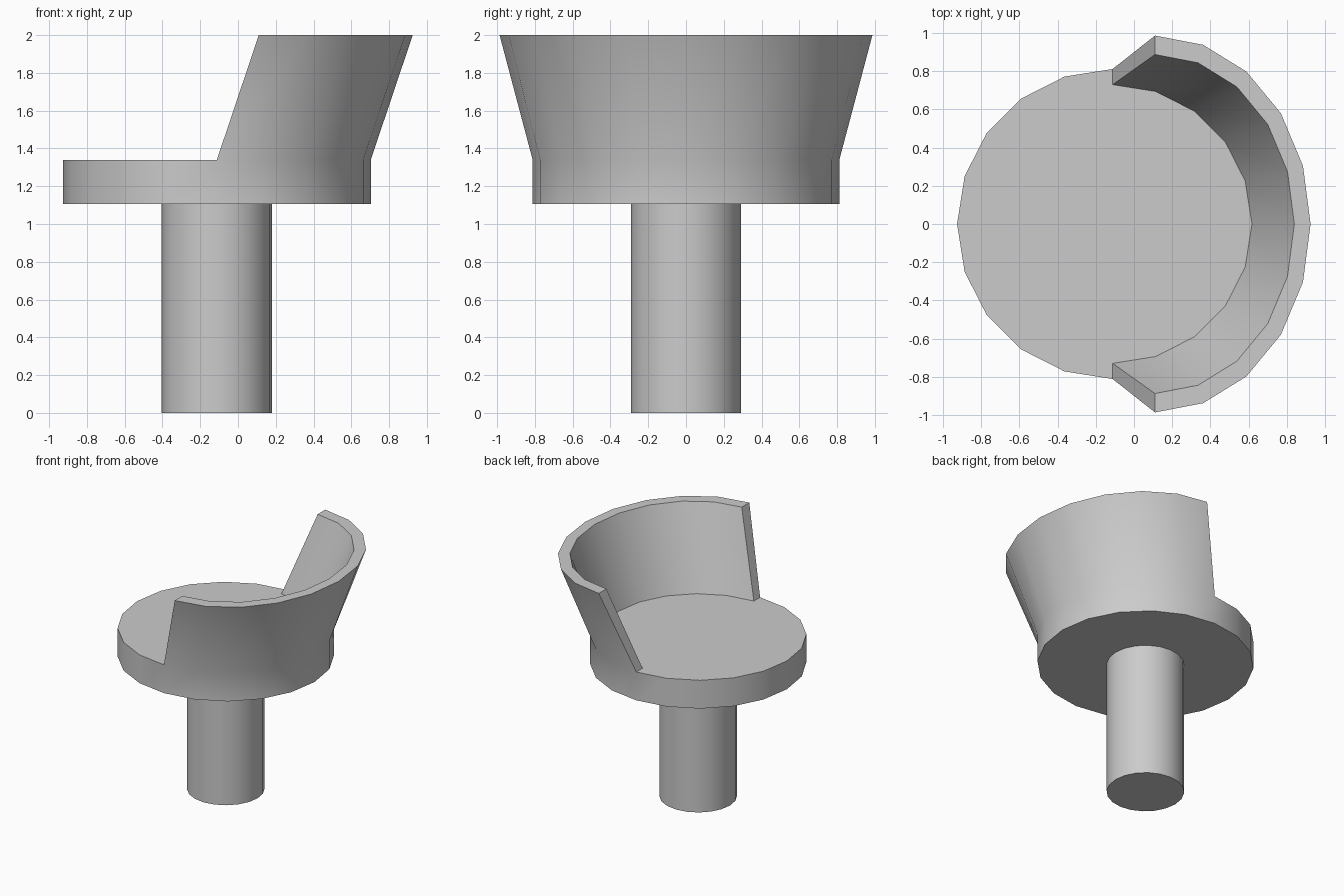
import bpy, bmesh
from math import cos, sin, pi, radians

if "Cube" in bpy.data.objects:
    bpy.data.objects.remove(bpy.data.objects["Cube"])

N = 20          # sides of every round part
CX = -0.112     # axis of stem and seat
TOP_X = 0.11    # centre of the leaning backrest rim


def ring(bm, cx, rx, ry, z, steps=range(N)):
    return [bm.verts.new((cx + rx * cos(2 * pi * i / N), ry * sin(2 * pi * i / N), z))
            for i in steps]


def bridge(bm, a, b, closed=False):
    count = len(a) if closed else len(a) - 1
    for i in range(count):
        j = (i + 1) % len(a)
        bm.faces.new((a[i], a[j], b[j], b[i]))


def finish(bm, name):
    bmesh.ops.recalc_face_normals(bm, faces=bm.faces[:])
    mesh = bpy.data.meshes.new(name)
    bm.to_mesh(mesh)
    bm.free()
    obj = bpy.data.objects.new(name, mesh)
    bpy.context.collection.objects.link(obj)
    bpy.ops.object.select_all(action='DESELECT')
    obj.select_set(True)
    bpy.context.view_layer.objects.active = obj
    bpy.ops.object.shade_smooth_by_angle(angle=radians(30))


# Stem: plain cylinder, open where it meets the seat
bm = bmesh.new()
low = ring(bm, CX, 0.292, 0.292, 0)
high = ring(bm, CX, 0.292, 0.292, 1.105)
bridge(bm, low, high, True)
bm.faces.new(low)
finish(bm, "stem")

# Seat disc with the backrest growing out of half of its rim
bm = bmesh.new()
low = ring(bm, CX, 0.815, 0.812, 1.105)
rim = ring(bm, CX, 0.815, 0.812, 1.34)
bridge(bm, low, rim, True)
bm.faces.new(low)

# Backrest: four matching half arcs, flared and leaning towards +x
half = range(-N // 4, N // 4 + 1)
outer_low = [rim[i % N] for i in half]
inner_low = ring(bm, CX, 0.73, 0.73, 1.34, half)
outer_top = ring(bm, TOP_X, 0.815, 0.987, 2.0, half)
inner_top = ring(bm, TOP_X, 0.73, 0.888, 2.0, half)
bridge(bm, outer_low, outer_top)
bridge(bm, outer_top, inner_top)
bridge(bm, inner_top, inner_low)
for e in (0, -1):
    bm.faces.new((outer_low[e], outer_top[e], inner_top[e], inner_low[e]))

# Flat sitting surface
bm.faces.new(rim[N // 4:3 * N // 4 + 1] + inner_low)
finish(bm, "seat_with_backrest")
